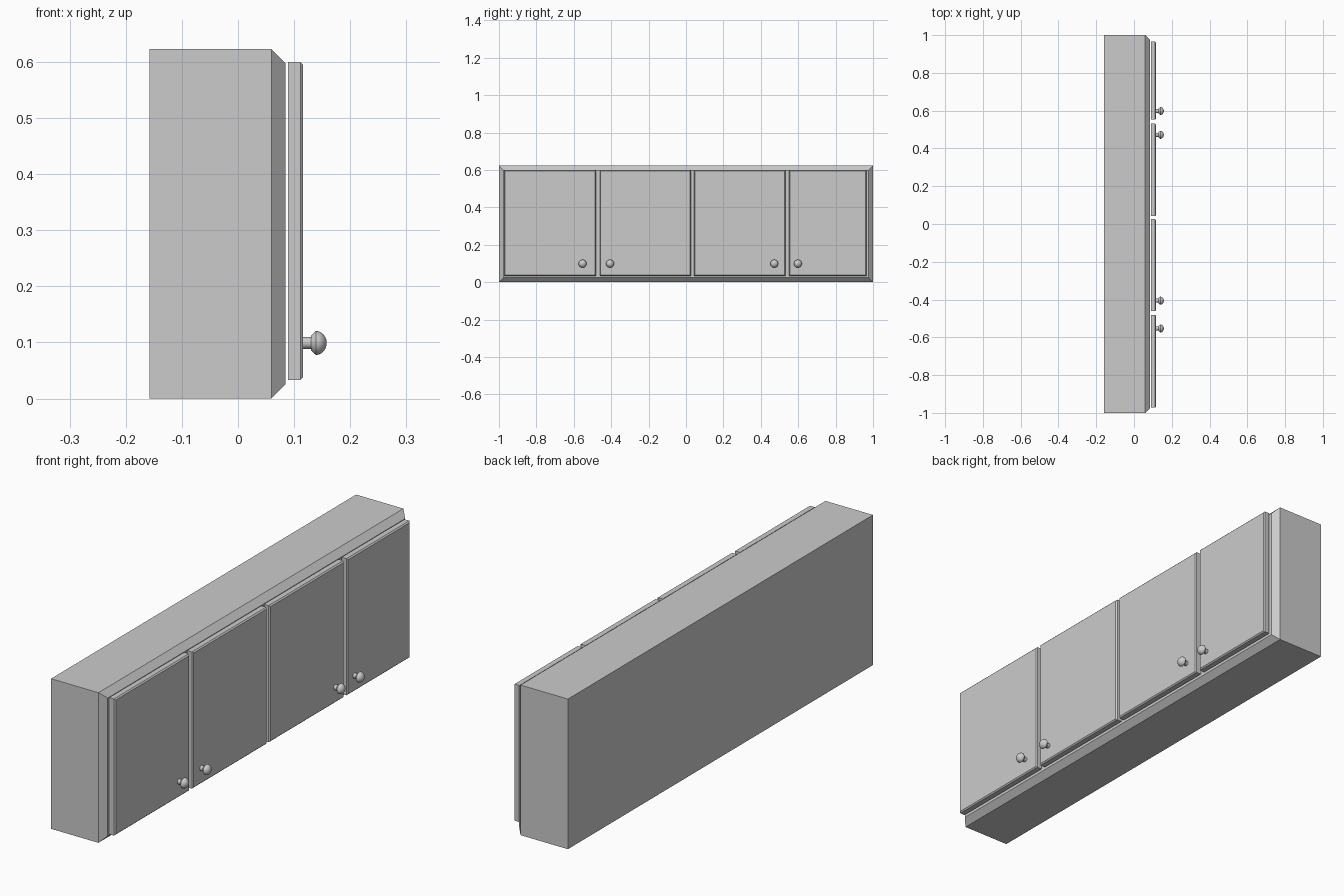
import bpy, bmesh, math
from mathutils import Matrix

if "Cube" in bpy.data.objects:
    bpy.data.objects.remove(bpy.data.objects["Cube"])


def new_object(name, bm):
    bmesh.ops.recalc_face_normals(bm, faces=bm.faces)
    mesh = bpy.data.meshes.new(name)
    bm.to_mesh(mesh)
    bm.free()
    obj = bpy.data.objects.new(name, mesh)
    bpy.context.collection.objects.link(obj)
    return obj


def panel(name, x0, x1, y0, y1, z0, z1, chamfer):
    """Box whose +x face has chamfered edges."""
    bm = bmesh.new()
    loops = []
    for x, inset in ((x0, 0), (x1 - chamfer, 0), (x1, chamfer)):
        a, b, c, d = y0 + inset, y1 - inset, z0 + inset, z1 - inset
        loops.append([bm.verts.new((x, y, z))
                      for y, z in ((a, c), (b, c), (b, d), (a, d))])
    for low, high in zip(loops, loops[1:]):
        for i in range(4):
            j = (i + 1) % 4
            bm.faces.new((low[i], low[j], high[j], high[i]))
    bm.faces.new(loops[0])
    bm.faces.new(loops[-1])
    return new_object(name, bm)


def knob(name, y, z, segments=24):
    """Lathed knob: stem, flared collar and domed head along +x."""
    profile = [(0.1155, 0), (0.1155, 0.0107), (0.130, 0.0107), (0.130, 0.013), (0.139, 0.0214)]
    for i in range(1, 7):
        t = math.radians(15 * i)
        profile.append((0.139 + 0.019 * math.sin(t), 0.0214 * math.cos(t)))
    bm = bmesh.new()
    verts = [bm.verts.new((x, 0, r)) for x, r in profile]
    edges = [bm.edges.new(pair) for pair in zip(verts, verts[1:])]
    bmesh.ops.spin(bm, geom=verts + edges, axis=(1, 0, 0), cent=(0, 0, 0),
                   angle=math.tau, steps=segments)
    bmesh.ops.remove_doubles(bm, verts=bm.verts, dist=1e-5)
    bmesh.ops.transform(bm, matrix=Matrix.Translation((0, y, z)), verts=bm.verts)
    obj = new_object(name, bm)
    bpy.ops.object.select_all(action='DESELECT')
    obj.select_set(True)
    bpy.context.view_layer.objects.active = obj
    bpy.ops.object.shade_smooth_by_angle(angle=math.radians(30))
    return obj


# Cabinet carcass with bevelled front
panel("cabinet_body", -0.158, 0.0845, -1, 1, 0, 0.623, 0.025)

# Doors, each with its own knob: (y start, y end, knob y)
doors = [(-0.972, -0.481, -0.553), (-0.461, 0.026, -0.406),
         (0.042, 0.531, 0.472), (0.552, 0.965, 0.598)]
for n, (y0, y1, ky) in enumerate(doors, 1):
    panel(f"door_{n}", 0.089, 0.116, y0, y1, 0.033, 0.600, 0.005)
    knob(f"knob_{n}", ky, 0.099)
